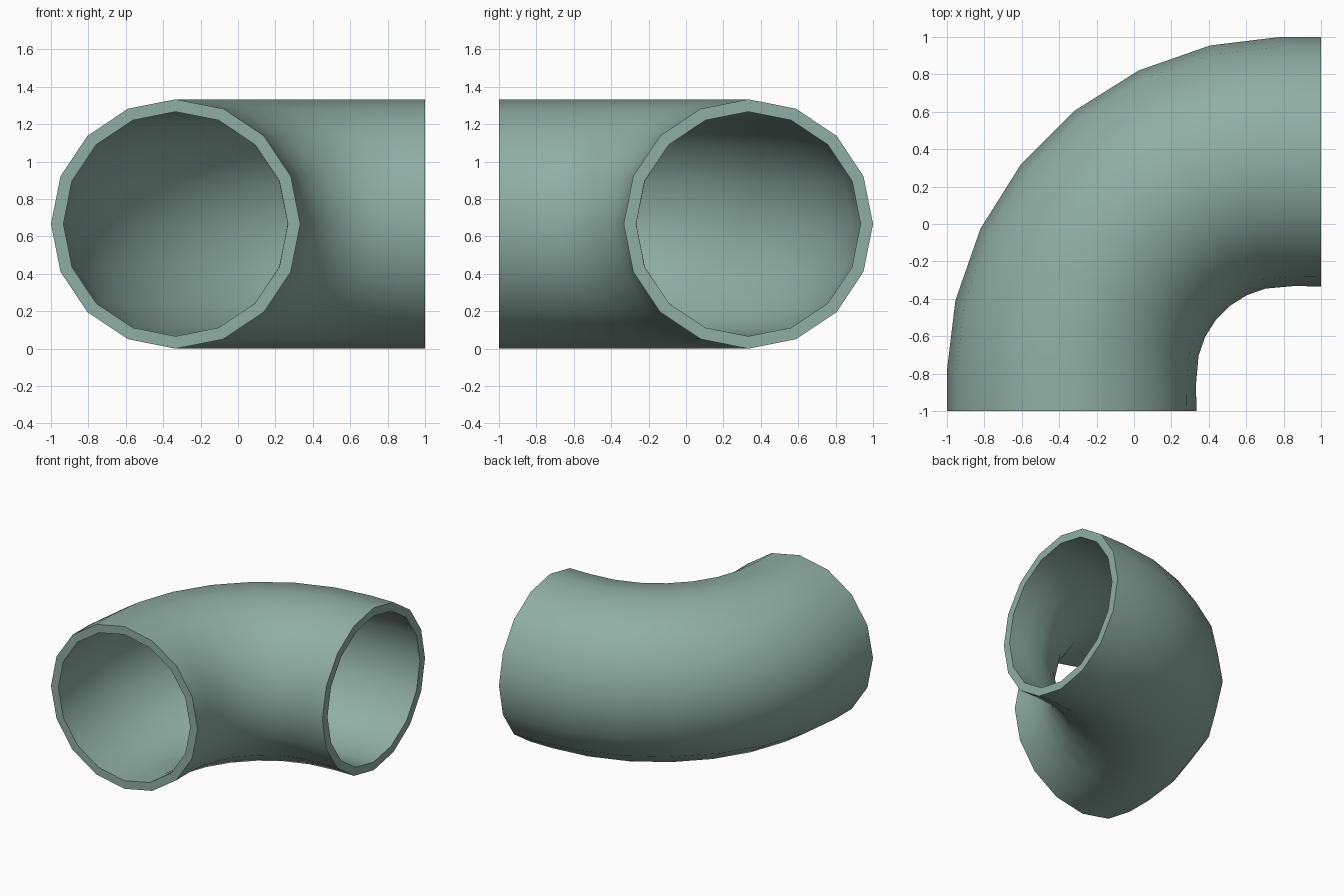
import bpy, bmesh
from math import sin, cos, pi, radians
from mathutils import Vector

if "Cube" in bpy.data.objects:
    bpy.data.objects.remove(bpy.data.objects["Cube"])

SIDES, STEPS = 16, 7
OUTER, INNER = 2 / 3, 0.6
STRAIGHT = 0.19                  # short straight length at each end
BEND = 4 / 3 - STRAIGHT          # bend radius of the centre line

mat = bpy.data.materials.new("grey green")
mat.use_nodes = True
colour = (0.275, 0.423, 0.371, 1)
mat.diffuse_color = colour
mat.node_tree.nodes["Principled BSDF"].inputs["Base Color"].default_value = colour

# Centre line: straight end, quarter bend, straight end
pivot = Vector((1 - STRAIGHT, STRAIGHT - 1, OUTER))
path = [Vector((-1 / 3, -1, OUTER))]
for k in range(STEPS + 1):
    a = pi / 2 * k / STEPS
    path.append(pivot + BEND * Vector((-cos(a), sin(a), 0)))
path.append(Vector((1, 1 / 3, OUTER)))

# Direction of travel at each point, bisecting the neighbouring segments
segments = [(b - a).normalized() for a, b in zip(path, path[1:])]
tangents = ([Vector((0, 1, 0))]
            + [(a + b).normalized() for a, b in zip(segments, segments[1:])]
            + [Vector((1, 0, 0))])

bm = bmesh.new()


def ring(centre, tangent, radius):
    """One polygonal cross-section, square to the path."""
    side = tangent.cross(Vector((0, 0, 1)))
    verts = []
    for i in range(SIDES):
        a = 2 * pi * i / SIDES
        verts.append(bm.verts.new(centre + radius * (side * cos(a) + Vector((0, 0, sin(a))))))
    return verts


def bridge(first, second):
    for i in range(SIDES):
        j = (i + 1) % SIDES
        bm.faces.new((first[i], first[j], second[j], second[i]))


# Outer and inner walls, joined by a flat rim at both ends
outer, inner = ([ring(p, t, r) for p, t in zip(path, tangents)] for r in (OUTER, INNER))
for wall in (outer, inner):
    for first, second in zip(wall, wall[1:]):
        bridge(first, second)
for end in (0, -1):
    bridge(outer[end], inner[end])
bmesh.ops.recalc_face_normals(bm, faces=bm.faces)

mesh = bpy.data.meshes.new("pipe_elbow")
bm.to_mesh(mesh)
bm.free()
mesh.materials.append(mat)
elbow = bpy.data.objects.new("pipe_elbow", mesh)
bpy.context.collection.objects.link(elbow)

# Smooth walls with crisp rims
bpy.ops.object.select_all(action="DESELECT")
elbow.select_set(True)
bpy.context.view_layer.objects.active = elbow
bpy.ops.object.shade_smooth_by_angle(angle=radians(40))
